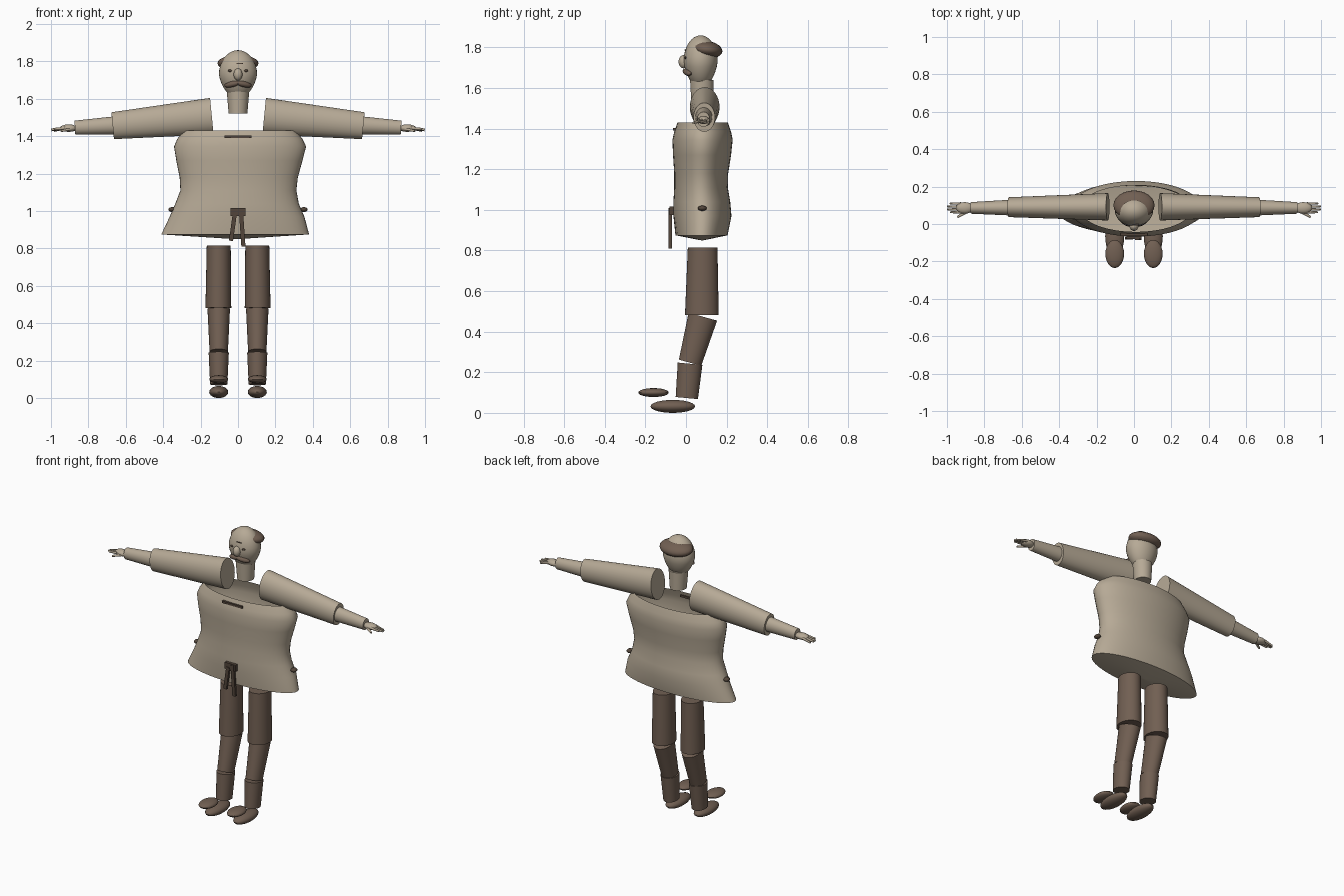
import bpy, bmesh, math
from mathutils import Vector, Matrix

if "Cube" in bpy.data.objects:
    bpy.data.objects.remove(bpy.data.objects["Cube"])


def material(name, rgb):
    m = bpy.data.materials.new(name)
    m.diffuse_color = (*rgb, 1)
    m.use_nodes = True
    m.node_tree.nodes["Principled BSDF"].inputs["Base Color"].default_value = m.diffuse_color
    return m


TAN = material("tan_cloth", (0.47, 0.40, 0.305))
BROWN = material("warm_brown", (0.165, 0.115, 0.085))
DARK = material("dark_brown", (0.085, 0.06, 0.043))


def finish(name, bm, mat, angle=40):
    bmesh.ops.recalc_face_normals(bm, faces=bm.faces)
    me = bpy.data.meshes.new(name)
    bm.to_mesh(me)
    bm.free()
    ob = bpy.data.objects.new(name, me)
    bpy.context.collection.objects.link(ob)
    me.materials.append(mat)
    bpy.ops.object.select_all(action='DESELECT')
    ob.select_set(True)
    bpy.context.view_layer.objects.active = ob
    bpy.ops.object.shade_smooth_by_angle(angle=math.radians(angle))
    return ob


def loft(name, rings, mat, u, v, cap0=True, cap1=True, n=32):
    """Skin elliptical rings given as (centre, radius along u, radius along v)."""
    bm = bmesh.new()
    u, v = Vector(u), Vector(v)
    loops = []
    for c, a, b in rings:
        loops.append([bm.verts.new(Vector(c) + u * a * math.cos(2 * math.pi * i / n)
                                   + v * b * math.sin(2 * math.pi * i / n)) for i in range(n)])
    for r, s in zip(loops, loops[1:]):
        for i in range(n):
            bm.faces.new((r[i], r[(i + 1) % n], s[(i + 1) % n], s[i]))
    if cap0:
        bm.faces.new(loops[0])
    if cap1:
        bm.faces.new(loops[-1])
    return finish(name, bm, mat)


def tube(name, p0, p1, r0, r1, mat, u):
    """Tapered elliptical limb between two points, ends square to its axis."""
    axis = (Vector(p1) - Vector(p0)).normalized()
    v = axis.cross(Vector(u)).normalized()
    return loft(name, [(p0, *r0), (p1, *r1)], mat, u, v)


def ball(name, loc, radii, mat, rot=(0, 0, 0), seg=24):
    bm = bmesh.new()
    bmesh.ops.create_uvsphere(bm, u_segments=seg, v_segments=seg // 2, radius=1)
    bmesh.ops.scale(bm, vec=radii, verts=bm.verts)
    ob = finish(name, bm, mat)
    ob.location, ob.rotation_euler = loc, rot
    return ob


def box(name, loc, size, mat, rot=(0, 0, 0)):
    bm = bmesh.new()
    bmesh.ops.create_cube(bm, size=1)
    bmesh.ops.scale(bm, vec=size, verts=bm.verts)
    ob = finish(name, bm, mat)
    ob.location, ob.rotation_euler = loc, rot
    return ob


X, Y, Z = (1, 0, 0), (0, 1, 0), (0, 0, 1)

# Tunic: open at the neck, shallow cone closing the hem (z, xmin, xmax, ymin, ymax)
tunic = [(0.85, -0.02, 0.0, 0.075, 0.085), (0.875, -0.41, 0.38, -0.052, 0.205),
         (0.97, -0.365, 0.355, -0.062, 0.224), (1.04, -0.335, 0.325, -0.062, 0.218),
         (1.11, -0.308, 0.312, -0.058, 0.206), (1.18, -0.312, 0.32, -0.058, 0.208),
         (1.27, -0.33, 0.345, -0.064, 0.222), (1.345, -0.342, 0.364, -0.067, 0.23),
         (1.385, -0.325, 0.345, -0.058, 0.222), (1.43, -0.29, 0.31, -0.042, 0.207)]
loft("tunic", [(((a + b) / 2, (c + d) / 2, z), (b - a) / 2, (d - c) / 2)
               for z, a, b, c, d in tunic], TAN, X, Y, cap1=False, n=48)

# Collar clasp, belt knot, hanging belt ends and side toggles
box("collar_clasp", (0, -0.053, 1.397), (0.145, 0.02, 0.014), DARK)
box("belt_knot", (0, -0.07, 0.995), (0.08, 0.022, 0.042), DARK)
box("belt_end_left", (-0.027, -0.076, 0.915), (0.022, 0.016, 0.15), DARK, (0, math.radians(8), 0))
box("belt_end_right", (0.022, -0.077, 0.91), (0.022, 0.016, 0.2), DARK, (0, math.radians(-4), 0))
for side, s in (("left", -1), ("right", 1)):
    ball("belt_toggle_" + side, (s * 0.352, 0.08, 1.008), (0.02, 0.022, 0.013), DARK, seg=16)

# Neck and egg-shaped head
loft("neck", [((0, 0.08, 1.52), 0.05, 0.053), ((0, 0.078, 1.64), 0.06, 0.058)], TAN, X, Y)
head = ball("head", (0, 0.072, 1.73), (0.102, 0.084, 0.13), TAN, seg=32)
for vert in head.data.vertices:  # narrow toward the chin
    if vert.co.z < 0:
        k = 1 + 0.18 * vert.co.z / 0.13
        vert.co.x *= k
        vert.co.y *= k

# Hair fringe around sides and back, face features
ball("hair", (0, 0.1, 1.79), (0.11, 0.08, 0.043), BROWN, (math.radians(-8), 0, 0))
ball("nose", (0, -0.012, 1.73), (0.024, 0.025, 0.033), TAN, seg=16)
for side, s in (("left", -1), ("right", 1)):
    ball("moustache_" + side, (s * 0.032, 0.006, 1.678), (0.045, 0.018, 0.016), BROWN,
         (0, math.radians(s * 12), math.radians(s * 20)), 16)
    ball("eye_" + side, (s * 0.042, -0.002, 1.75), (0.012, 0.006, 0.007), DARK, seg=12)
box("brow_crease", (0.01, -0.004, 1.788), (0.035, 0.006, 0.004), DARK)

for side, s in (("left", -1), ("right", 1)):
    # Sleeve, forearm and hand
    tube("sleeve_" + side, (s * 0.14, 0.092, 1.507), (s * 0.67, 0.09, 1.456),
         (0.073, 0.098), (0.053, 0.072), TAN, Y)
    tube("forearm_" + side, (s * 0.64, 0.088, 1.459), (s * 0.872, 0.086, 1.446),
         (0.043, 0.049), (0.031, 0.037), TAN, Y)
    ball("palm_" + side, (s * 0.905, 0.086, 1.443), (0.048, 0.031, 0.02), TAN, seg=16)
    for i in range(4):
        y = 0.063 + i * 0.0155
        reach = 0.984 + (0.014 if i in (1, 2) else 0)
        tube(f"finger_{i}_{side}", (s * 0.925, y, 1.443), (s * reach, y, 1.438 - 0.003 * i),
             (0.007, 0.008), (0.005, 0.006), TAN, Y)
    tube("thumb_" + side, (s * 0.885, 0.07, 1.44), (s * 0.945, 0.037, 1.428),
         (0.008, 0.009), (0.006, 0.006), TAN, Z)

    # Thigh, shin, boot cuff, sole and curled toe
    x = s * 0.103
    tube("thigh_" + side, (x, 0.082, 0.815), (s * 0.105, 0.078, 0.482),
         (0.064, 0.073), (0.069, 0.083), BROWN, X)
    tube("shin_" + side, (x, 0.083, 0.474), (x, 0.02, 0.247),
         (0.06, 0.073), (0.049, 0.057), BROWN, X)
    tube("boot_cuff_" + side, (x, 0.02, 0.242), (x, 0.004, 0.073),
         (0.054, 0.061), (0.046, 0.055), BROWN, X)
    ball("shoe_" + side, (x, -0.065, 0.032), (0.051, 0.11, 0.032), BROWN)
    ball("shoe_toe_" + side, (x, -0.16, 0.1), (0.05, 0.075, 0.022), BROWN)
